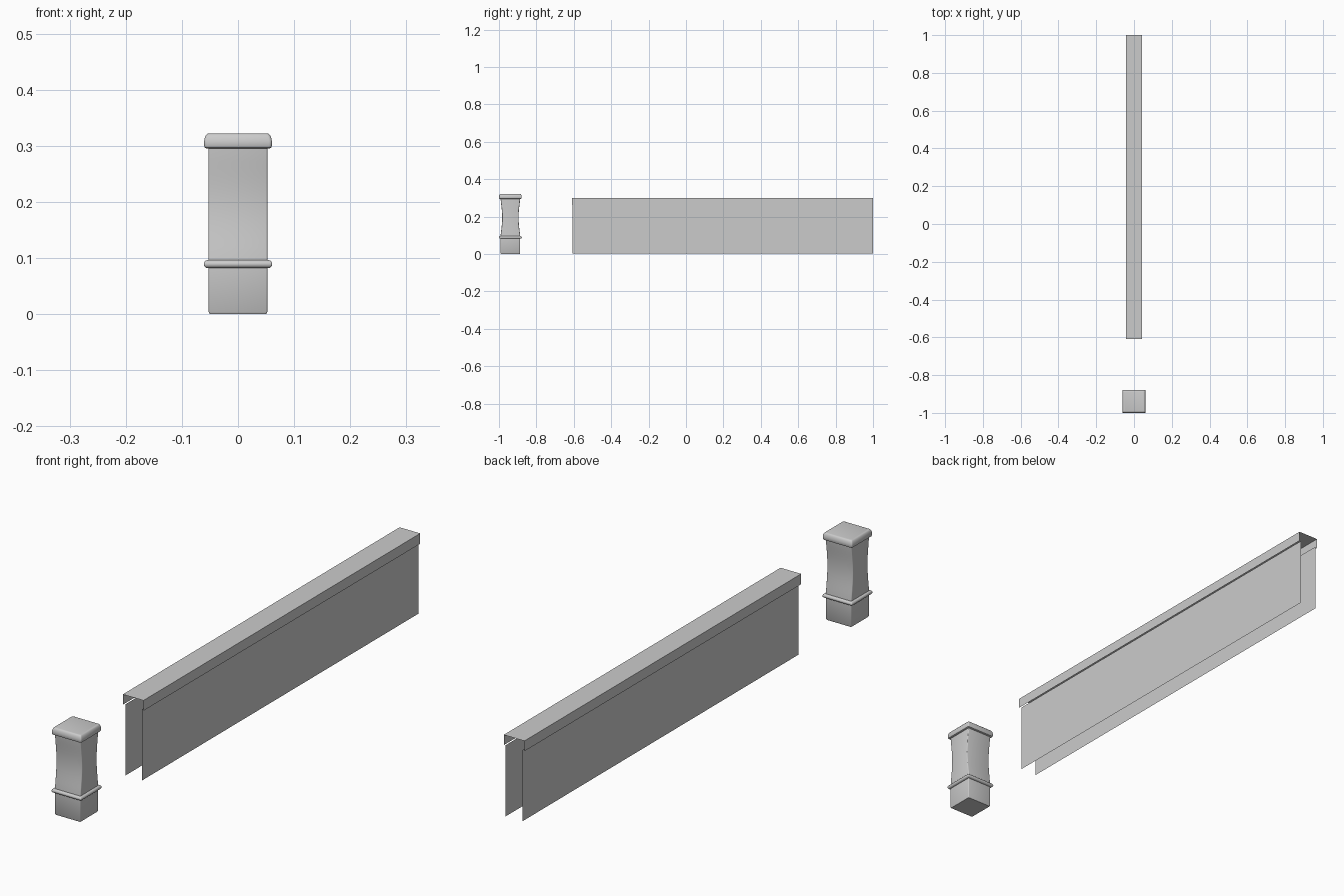
import bpy, bmesh, math

if "Cube" in bpy.data.objects:
    bpy.data.objects.remove(bpy.data.objects["Cube"])

POST_Y = -0.939


def finish(name, bm, smooth=False):
    bmesh.ops.recalc_face_normals(bm, faces=bm.faces)
    mesh = bpy.data.meshes.new(name)
    bm.to_mesh(mesh)
    bm.free()
    ob = bpy.data.objects.new(name, mesh)
    bpy.context.collection.objects.link(ob)
    if smooth:
        bpy.ops.object.select_all(action='DESELECT')
        ob.select_set(True)
        bpy.context.view_layer.objects.active = ob
        bpy.ops.object.shade_smooth_by_angle(angle=math.radians(35))
    return ob


def square_loft(name, sections, r=0.003, steps=3):
    """Stack rounded rectangles given as (z, half width x, half depth y)."""
    bm = bmesh.new()
    rings = []
    for z, hx, hy in sections:
        ring = []
        for k, (sx, sy) in enumerate(((1, 1), (-1, 1), (-1, -1), (1, -1))):
            for i in range(steps + 1):
                a = math.pi / 2 * (k + i / steps)
                ring.append(bm.verts.new((sx * (hx - r) + r * math.cos(a),
                                          POST_Y + sy * (hy - r) + r * math.sin(a), z)))
        rings.append(ring)
    n = len(rings[0])
    for a, b in zip(rings, rings[1:]):
        for i in range(n):
            bm.faces.new((a[i], a[(i + 1) % n], b[(i + 1) % n], b[i]))
    bm.faces.new(rings[0][::-1])
    bm.faces.new(rings[-1])
    return finish(name, bm, True)


def swept_sheet(name, profile, y0, y1):
    """Extrude an open x/z profile along y as a thin sheet."""
    bm = bmesh.new()
    a = [bm.verts.new((x, y0, z)) for x, z in profile]
    b = [bm.verts.new((x, y1, z)) for x, z in profile]
    for i in range(len(profile) - 1):
        bm.faces.new((a[i], a[i + 1], b[i + 1], b[i]))
    return finish(name, bm)


# Post: plinth, rounded collar, shaft waisted front and back, cushion cap
H = 0.0525
square_loft("post_base", [(0, H - 0.002, H - 0.002), (0.004, H, H), (0.089, H, H)])

collar = []
for i in range(9):
    t = math.pi * (i / 8 - 0.5)
    h = 0.054 + 0.007 * math.cos(t)
    collar.append((0.089 + 0.0072 * math.sin(t), h, h))
square_loft("post_collar", collar)

shaft = []
for i in range(17):
    t = i / 16
    shaft.append((0.094 + 0.204 * t, H, H - 0.0088 * math.sin(math.pi * t) ** 1.3))
square_loft("post_shaft", shaft)

cap = [(0.295, 0.056), (0.2965, 0.059), (0.300, 0.0605), (0.308, 0.0605),
       (0.315, 0.059), (0.319, 0.057), (0.3212, 0.055), (0.322, 0.052)]
square_loft("post_cap", [(z, h, h) for z, h in cap], r=0.005)

# Barrier: two thin side panels under an open channel-shaped top rail
for side, s in (("left", -1), ("right", 1)):
    swept_sheet("panel_" + side, [(s * 0.034, 0.002), (s * 0.034, 0.264)], -0.606, 1.0)
swept_sheet("top_rail", [(-0.042, 0.262), (-0.042, 0.3), (0.042, 0.3), (0.042, 0.262)], -0.61, 1.0)
